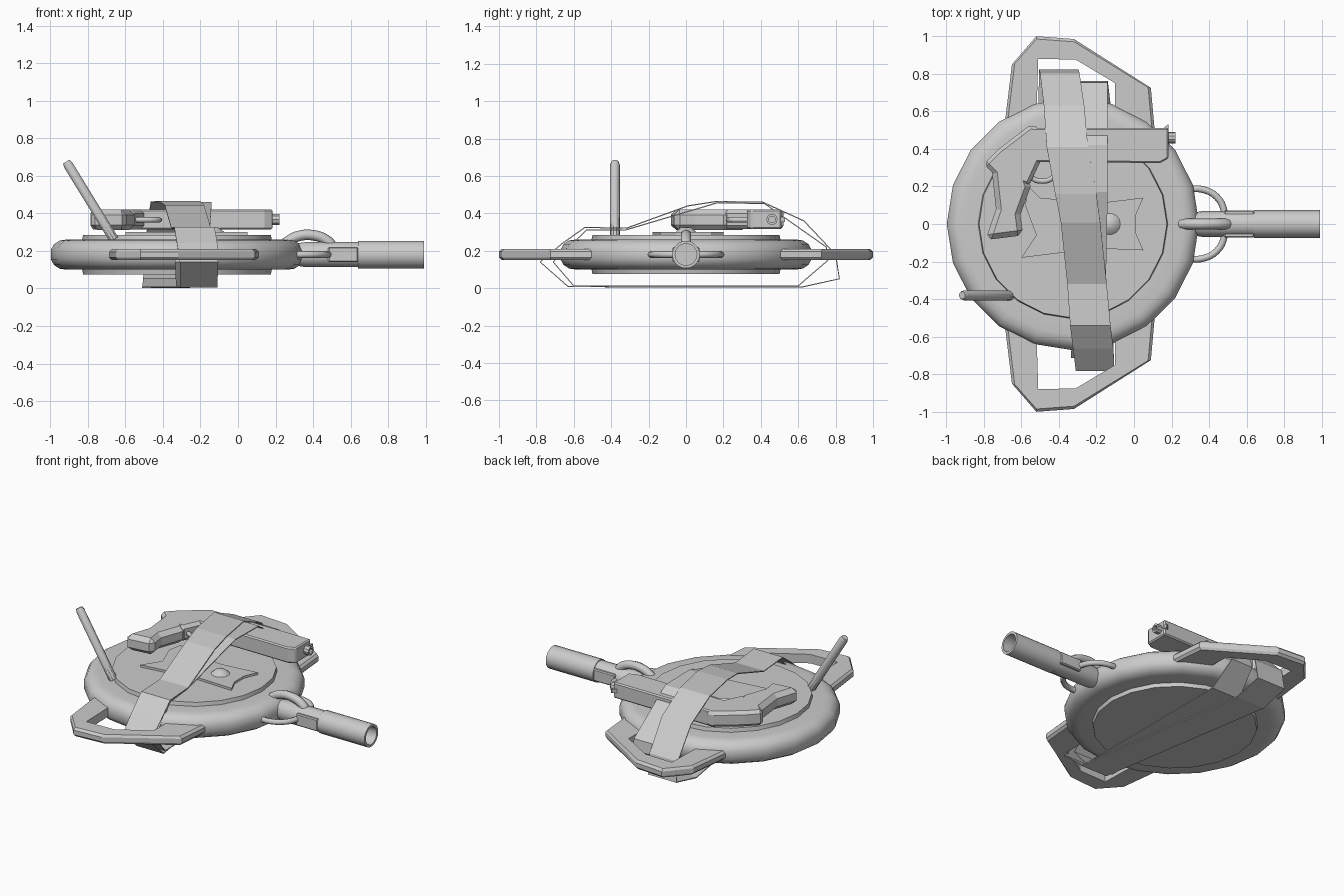
import bpy, bmesh, math
from mathutils import Vector, Matrix

if "Cube" in bpy.data.objects:
    bpy.data.objects.remove(bpy.data.objects["Cube"])

C = Vector((-0.325, 0, 0.18))   # centre of the round body


def make(name, verts, faces, smooth=False):
    me = bpy.data.meshes.new(name)
    bm = bmesh.new()
    vs = [bm.verts.new(v) for v in verts]
    for f in faces:
        bm.faces.new([vs[i] for i in f])
    bmesh.ops.remove_doubles(bm, verts=bm.verts, dist=1e-5)
    bmesh.ops.recalc_face_normals(bm, faces=bm.faces)
    bm.to_mesh(me)
    bm.free()
    ob = bpy.data.objects.new(name, me)
    bpy.context.collection.objects.link(ob)
    if smooth:
        bpy.ops.object.select_all(action='DESELECT')
        ob.select_set(True)
        bpy.context.view_layer.objects.active = ob
        bpy.ops.object.shade_smooth_by_angle(angle=math.radians(35))
    return ob


def lathe(name, profile, n, origin, axis=(0, 0, 1)):
    """Spin (radius, height) points about an axis."""
    rot = Vector(axis).to_track_quat('Z', 'Y')
    verts, faces, k = [], [], len(profile)
    for i in range(n):
        a = 2 * math.pi * i / n
        for r, h in profile:
            verts.append(Vector(origin) + rot @ Vector((r * math.cos(a), r * math.sin(a), h)))
    for i in range(n):
        j = (i + 1) % n
        for p in range(k - 1):
            q = [i * k + p, i * k + p + 1, j * k + p + 1, j * k + p]
            if profile[p][0] == 0:
                q = [q[0], q[1], q[2]]
            elif profile[p + 1][0] == 0:
                q = [q[0], q[1], q[3]]
            faces.append(q)
    return make(name, verts, faces, True)


def plate(name, pts, z0, z1, bevel=0.0):
    """Extrude a flat outline between two heights."""
    n = len(pts)
    verts = [(x, y, z) for z in (z0, z1) for x, y in pts]
    faces = [list(range(n)), list(range(n, 2 * n))]
    faces += [[i, (i + 1) % n, n + (i + 1) % n, n + i] for i in range(n)]
    ob = make(name, verts, faces)
    if bevel:
        m = ob.modifiers.new("edge", 'BEVEL')
        m.width, m.segments = bevel, 1
        m.limit_method, m.angle_limit = 'ANGLE', math.radians(50)
    return ob


def strap(name, rows):
    """Closed flat band; rows are (left x, right x, y, z)."""
    verts = [v for l, r, y, z in rows for v in ((l, y, z), (r, y, z))]
    n = len(rows)
    faces = [[2 * i, 2 * i + 1, 2 * ((i + 1) % n) + 1, 2 * ((i + 1) % n)] for i in range(n)]
    ob = make(name, verts, faces)
    m = ob.modifiers.new("thickness", 'SOLIDIFY')
    m.thickness, m.offset = 0.006, 0


def tube(name, pts, radius):
    cu = bpy.data.curves.new(name, 'CURVE')
    cu.dimensions, cu.bevel_depth, cu.bevel_resolution = '3D', radius, 2
    cu.use_fill_caps, cu.resolution_u = True, 4
    sp = cu.splines.new('BEZIER')
    sp.bezier_points.add(len(pts) - 1)
    for b, p in zip(sp.bezier_points, pts):
        b.co = p
        b.handle_left_type = b.handle_right_type = 'AUTO'
    bpy.context.collection.objects.link(bpy.data.objects.new(name, cu))


# round body: rounded rim with a raised flat disc on both sides
half = [(0, .105), (.5, .105), (.505, .08), (.59, .08), (.625, .075), (.655, .055), (.672, .025)]
lathe("round_body", half + [(r, -h) for r, h in reversed(half)], 20, C)

# raised angular cover plate and centre knob
plate("cover_plate", [(.05, .14), (.01, .05), (.01, -.05), (.05, -.14), (-.2, -.13), (-.6, -.18),
                      (-.52, -.06), (-.58, .1), (-.56, .2), (-.5, .14), (-.2, .11)], .28, .3)
lathe("centre_knob", [(0, .03), (.03, .025), (.05, .008), (.06, 0)], 14, (-.13, 0, .298))

# angular side handles, mirrored front and back
outer = [(-.69, .52), (-.65, .85), (-.52, 1.0), (-.32, .985), (.09, .725), (.11, .5)]
inner = [(-.52, .55), (-.51, .88), (-.51, .88), (-.31, .875), (-.10, .75), (-.10, .55)]
for side, s in (("front", -1), ("back", 1)):
    verts, faces = [], []
    for o, i in zip(outer, inner):
        o, i = Vector(o), Vector(i)
        d = (o - i).normalized() * .015
        verts += [Vector((p.x, p.y * s, z)) for p, z in
                  ((o, .165), (o, .195), (o - d, .21), (i, .21), (i, .15), (o - d, .15))]
    for k in range(5):
        faces += [[k * 6 + a, k * 6 + (a + 1) % 6, k * 6 + 6 + (a + 1) % 6, k * 6 + 6 + a]
                  for a in range(6) if not (k == 1 and a == 3)]
    faces += [list(range(6)), list(range(30, 36))]
    make(side + "_handle", verts, faces)

# two crossing straps
strap("main_strap", [(-.51, -.30, .62, .006), (-.505, -.295, .82, .05), (-.5, -.29, .80, .18),
                     (-.48, -.265, .63, .36), (-.465, -.245, .41, .46), (-.42, -.20, .16, .463),
                     (-.39, -.18, .01, .44), (-.355, -.145, -.32, .32), (-.34, -.125, -.54, .325),
                     (-.325, -.11, -.66, .24), (-.31, -.105, -.78, .14), (-.31, -.11, -.63, .008)])
strap("second_strap", [(-.33, -.12, .60, .012), (-.30, -.14, .76, .15), (-.29, -.14, .75, .22),
                       (-.29, -.14, .42, .452), (-.29, -.14, .17, .457), (-.31, -.15, -.32, .312),
                       (-.33, -.13, -.53, .312), (-.335, -.12, -.71, .14), (-.33, -.12, -.60, .012)])

# strapped sidearm: barrel block, rear frame, grip, trigger guard, muzzle
plate("barrel_block", [(-.55, .33), (.14, .325), (.185, .35), (.185, .51), (-.55, .51)], .315, .42, .008)
plate("rear_frame", [(-.72, .4), (-.8, .32), (-.74, .26), (-.56, .2), (-.5, .33), (-.5, .51), (-.55, .53)],
      .315, .42, .02)
plate("grip", [(-.79, -.085), (-.59, -.06), (-.605, .05), (-.55, .2), (-.60, .33), (-.76, .31), (-.735, .08)],
      .31, .42, .028)
tube("trigger_guard", [(-.55, .25, .365), (-.51, .23, .365), (-.43, .25, .365), (-.42, .33, .365)], .014)
lathe("muzzle", [(0, 0), (.03, 0), (.03, .045), (.018, .045), (.018, .02), (0, .02)], 10,
      (.175, .46, .367), (1, 0, 0))
plate("front_sight", [(.15, .505), (.185, .505), (.185, .53), (.18, .53)], .355, .38)

# slanted lever pole
a, b = Vector((-.66, -.38, .26)), Vector((-.915, -.38, .675))
L = (b - a).length
lathe("lever_pole", [(0, 0), (.027, 0), (.027, L - .02), (.02, L), (0, L)], 10, a, b - a)

# handle pipe with an open end
lathe("handle_pipe", [(0, .28), (.055, .28), (.068, .36), (.068, .64), (.074, .64), (.074, .99),
                      (.058, .99), (.058, .7), (0, .7)], 18, (0, 0, .18), (1, 0, 0))
for s in (-1, 1):
    plate("pipe_cheek", [(.48, s * .045), (.64, s * .045), (.64, s * .072), (.48, s * .072)], .14, .22, .006)

# hoops joining the pipe to the body
tube("top_hoop", [(.25, 0, .24), (.31, 0, .275), (.40, 0, .283), (.48, 0, .25), (.51, 0, .21)], .028)
for s in (-1, 1):
    tube("side_hoop", [(.29, s * .185, .18), (.36, s * .185, .18), (.44, s * .145, .18),
                       (.48, s * .07, .18), (.48, s * .03, .18)], .018)
